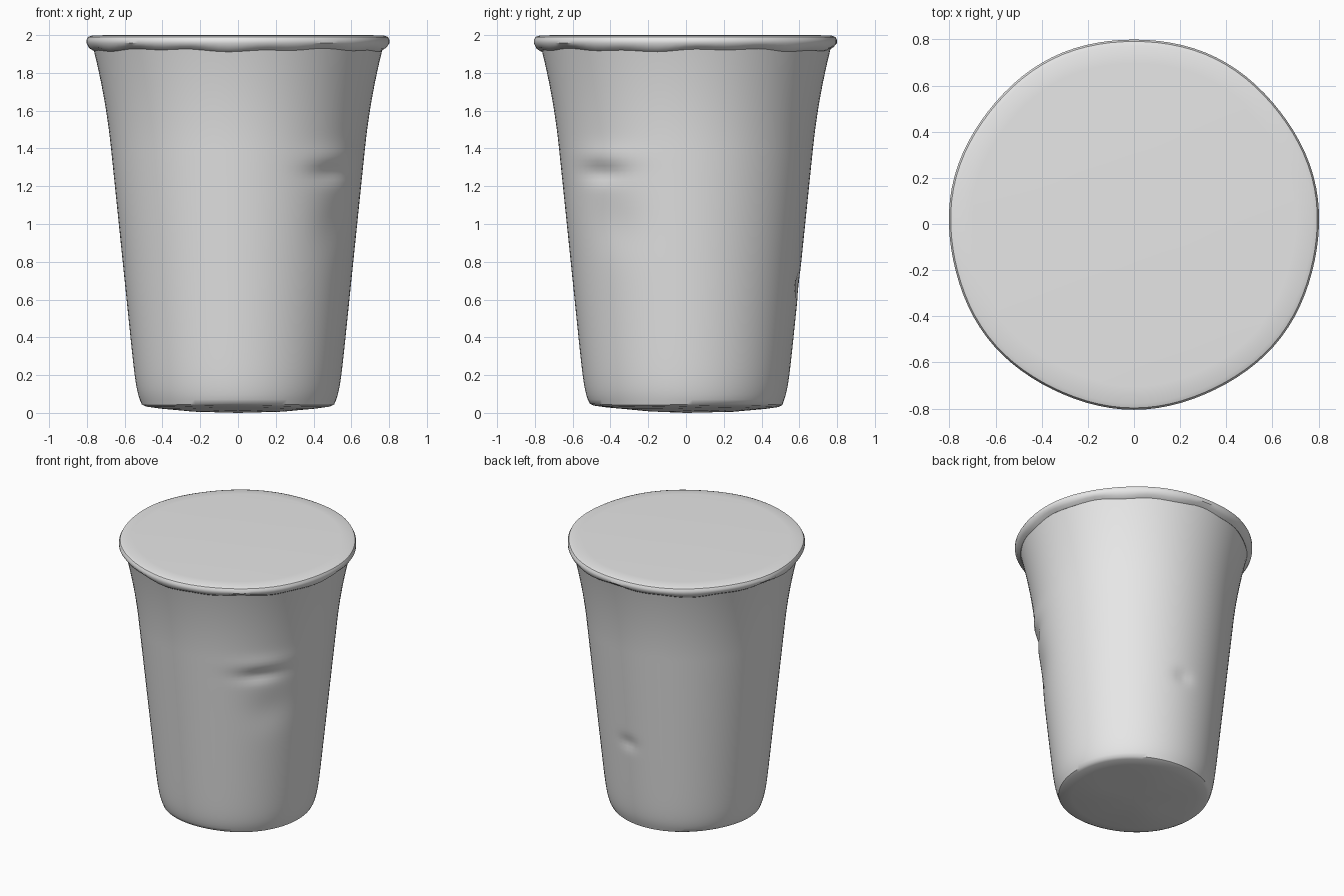
import bpy
import bmesh
from math import sin, cos, pi, radians, exp

cube = bpy.data.objects.get("Cube")
if cube:
    bpy.data.objects.remove(cube)

SIDES = 96

paper = bpy.data.materials.new("plain grey")
paper.use_nodes = True
paper.diffuse_color = (0.8, 0.8, 0.8, 1)
paper.node_tree.nodes["Principled BSDF"].inputs["Base Color"].default_value = (0.8, 0.8, 0.8, 1)

# Dents: angle, height, angular width, height spread, depth
DENTS = [
    (radians(-42), 1.27, 0.22, 0.05, 0.020),
    (radians(-35), 1.0, 0.25, 0.15, 0.012),
    (radians(-40), 1.36, 0.30, 0.06, -0.008),
    (radians(84), 0.68, 0.10, 0.05, 0.015),
]


def dent_depth(angle, z):
    total = 0
    for a, h, wide, tall, depth in DENTS:
        turn = (angle - a + pi) % (2 * pi) - pi
        total += depth * exp(-(turn / wide) ** 2 - ((z - h) / tall) ** 2)
    return total


def body_radius(z):
    """Straight taper with a flare below the rim and a tuck at the base."""
    flare = 0.035 * max(0, (z - 1.4) / 0.5) ** 2
    tuck = 0.025 * exp(-(z - 0.04) / 0.06)
    return 0.528 + 0.103 * z - tuck + flare


def revolve(name, profile, wobble):
    """Spin an open (radius, z) profile; zero radius ends become poles."""
    bm = bmesh.new()
    rings = []
    for r, z in profile:
        if r == 0:
            rings.append([bm.verts.new((0, 0, z))] * SIDES)
            continue
        ring = []
        for i in range(SIDES):
            a = 2 * pi * i / SIDES
            dr, dz = wobble(a, z)
            ring.append(bm.verts.new(((r + dr) * cos(a), (r + dr) * sin(a), z + dz)))
        rings.append(ring)
    for low, high in zip(rings, rings[1:]):
        for i in range(SIDES):
            j = (i + 1) % SIDES
            corners = list(dict.fromkeys((low[i], low[j], high[j], high[i])))
            bm.faces.new(corners)
    bmesh.ops.recalc_face_normals(bm, faces=bm.faces)
    mesh = bpy.data.meshes.new(name)
    bm.to_mesh(mesh)
    bm.free()
    mesh.materials.append(paper)
    obj = bpy.data.objects.new(name, mesh)
    bpy.context.collection.objects.link(obj)
    bpy.ops.object.select_all(action="DESELECT")
    obj.select_set(True)
    bpy.context.view_layer.objects.active = obj
    bpy.ops.object.shade_smooth_by_angle(angle=radians(40))
    return obj


# Tapered cup wall with a shallow domed base
heights = [0.045 + 1.895 * k / 75 for k in range(76)]
wall = [(0, 0), (0.25, 0.01), (0.42, 0.025), (0.49, 0.035)]
wall += [(body_radius(z), z) for z in heights]
revolve("cup_body", wall,
        lambda a, z: (-dent_depth(a, z), 0.004 * sin(3 * a) if z < 0.05 else 0))


# Rolled rim with an uneven lower edge, closed by a flat lid
def rim_wobble(a, z):
    drop = 0.005 * sin(5 * a) + 0.004 * sin(13 * a + 1)
    return 0.003 * sin(7 * a), drop if z < 1.95 else 0


rim = [(0.74, 1.935), (0.765, 1.92), (0.788, 1.935), (0.802, 1.957),
       (0.802, 1.975), (0.794, 1.99), (0.775, 1.997), (0.70, 2.0), (0, 2.0)]
revolve("rolled_rim_and_lid", rim, rim_wobble)
